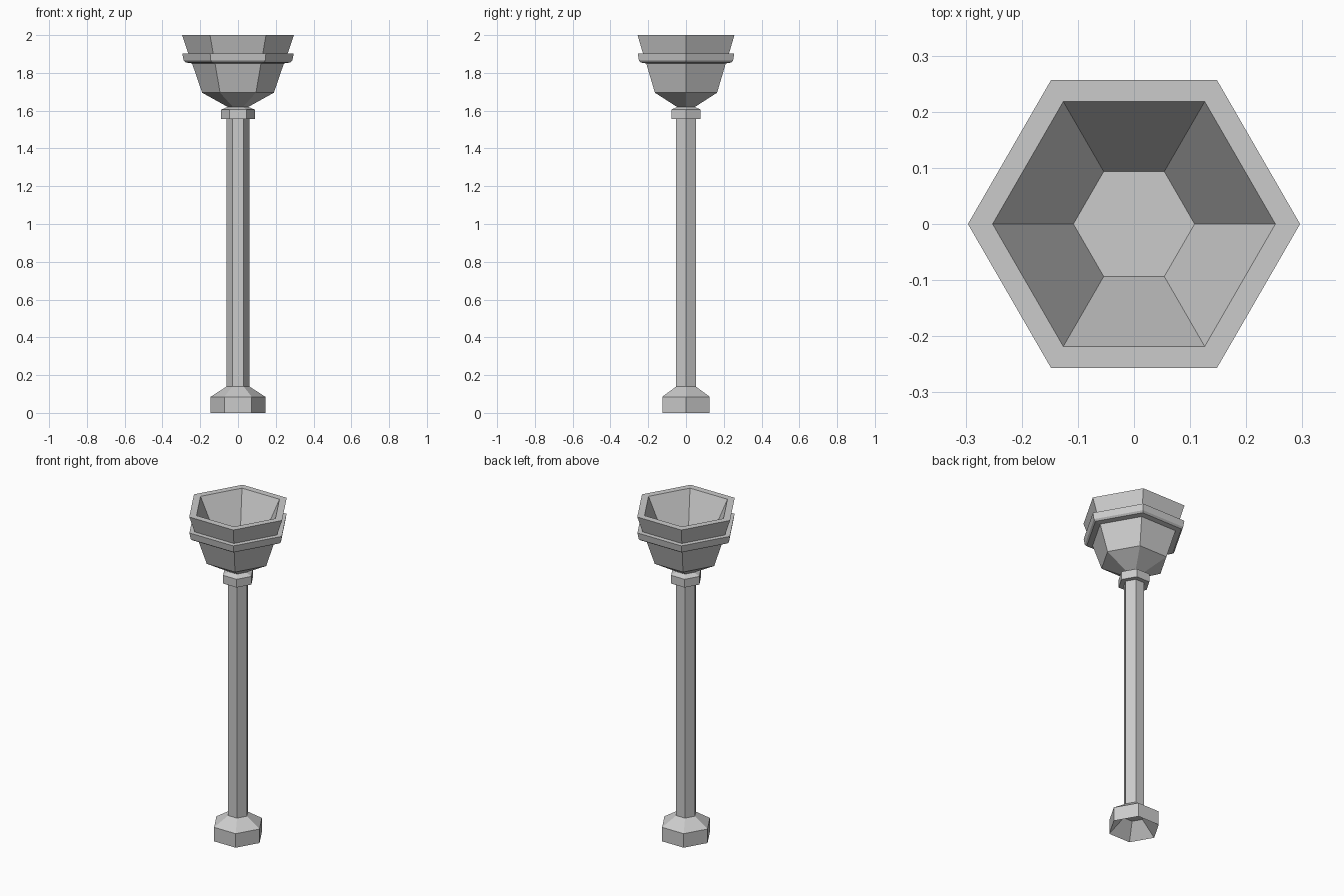
import bpy, bmesh, math

if "Cube" in bpy.data.objects:
    bpy.data.objects.remove(bpy.data.objects["Cube"])

def hex_lathe(name, profile):
    """Revolve a closed (radius, z) profile in six steps; ends are capped."""
    bm = bmesh.new()
    rings = [[bm.verts.new((r * math.cos(i * math.pi / 3), r * math.sin(i * math.pi / 3), z))
              for i in range(6)] for r, z in profile]
    for a, b in zip(rings, rings[1:]):
        for i in range(6):
            j = (i + 1) % 6
            bm.faces.new((a[i], a[j], b[j], b[i]))
    bm.faces.new(rings[0][::-1])
    bm.faces.new(rings[-1])
    bmesh.ops.recalc_face_normals(bm, faces=bm.faces)
    mesh = bpy.data.meshes.new(name)
    bm.to_mesh(mesh)
    bm.free()
    obj = bpy.data.objects.new(name, mesh)
    bpy.context.collection.objects.link(obj)
    return obj

# Handle: recessed pommel, long shaft, collar and neck
hex_lathe("handle", [
    (0.06, 0.085), (0.145, 0), (0.145, 0.085), (0.06, 0.14),
    (0.06, 1.555), (0.09, 1.555), (0.09, 1.605), (0.055, 1.62)])

# Bowl: flared cup with a raised band and a hollow inside
hex_lathe("bowl", [
    (0.055, 1.62), (0.19, 1.695), (0.243, 1.85), (0.277, 1.855),
    (0.288, 1.865), (0.295, 1.903), (0.263, 1.903), (0.296, 2.0),
    (0.252, 2.0), (0.108, 1.70)])
